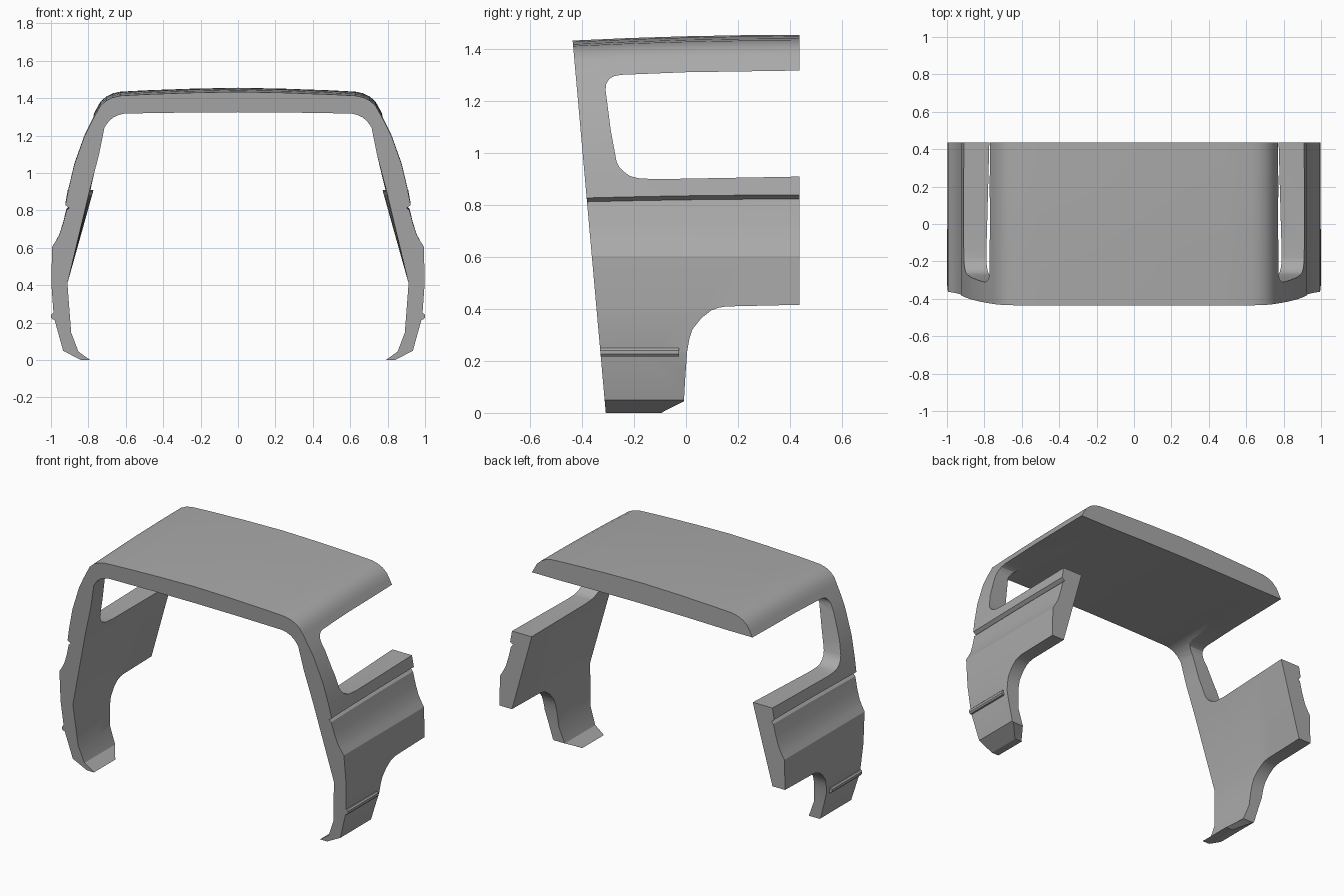
import bpy, bmesh, math

cube = bpy.data.objects.get("Cube")
if cube:
    bpy.data.objects.remove(cube, do_unlink=True)

grey = bpy.data.materials.new("body grey")
colour = (0.4, 0.4, 0.4, 1)
grey.diffuse_color = colour
grey.use_nodes = True
grey.node_tree.nodes["Principled BSDF"].inputs["Base Color"].default_value = colour

BACK = 0.437


def front_y(z):
    """Raked front edge of the body."""
    return -0.309 - 0.089 * z


def loft(name, rings):
    """Closed solid through matching rings of points."""
    bm = bmesh.new()
    rows = [[bm.verts.new(p) for p in ring] for ring in rings]
    n = len(rows[0])
    for a, b in zip(rows, rows[1:]):
        for i in range(n):
            j = (i + 1) % n
            bm.faces.new((a[i], a[j], b[j], b[i]))
    bm.faces.new(rows[0])
    bm.faces.new(rows[-1])
    bmesh.ops.recalc_face_normals(bm, faces=bm.faces)
    mesh = bpy.data.meshes.new(name)
    bm.to_mesh(mesh)
    bm.free()
    mesh.materials.append(grey)
    obj = bpy.data.objects.new(name, mesh)
    bpy.context.collection.objects.link(obj)
    return obj


def select(obj):
    bpy.ops.object.select_all(action="DESELECT")
    obj.select_set(True)
    bpy.context.view_layer.objects.active = obj


def cut(obj, name, outline):
    """Cut a side outline (y, z) straight through the width."""
    cutter = loft(name, [[(x, y, z) for y, z in outline] for x in (-1.2, 1.2)])
    cutter.hide_render = True
    select(obj)
    mod = obj.modifiers.new(name, "BOOLEAN")
    mod.operation = "DIFFERENCE"
    mod.solver = "EXACT"
    mod.object = cutter
    bpy.ops.object.modifier_apply(modifier=mod.name)
    bpy.data.objects.remove(cutter, do_unlink=True)


# Half sections (x, z): outer skin from foot to roof, inner skin from roof to foot
outer = [(0.79, 0), (0.84, 0), (0.935, 0.05), (0.985, 0.23), (0.998, 0.41),
         (0.994, 0.605), (0.975, 0.635), (0.955, 0.67), (0.935, 0.73), (0.917, 0.8),
         (0.903, 0.813), (0.923, 0.828), (0.905, 0.92), (0.875, 1.045),
         (0.82, 1.2), (0.785, 1.27), (0.752, 1.33), (0.735, 1.36), (0.705, 1.387),
         (0.67, 1.404), (0.63, 1.413), (0.5, 1.42), (0.25, 1.429)]
inner = [(0.3, 1.323), (0.607, 1.318), (0.64, 1.31), (0.665, 1.298), (0.69, 1.278),
         (0.714, 1.243), (0.745, 1.09), (0.775, 0.9), (0.912, 0.41), (0.892, 0.147),
         (0.853, 0.045)]


def section(t):
    """Arch ring at depth t, from the raked front (0) to the back (1)."""
    lift = 0.022 * (1 - (1 - t) ** 2)

    def place(x, z, rise):
        z += rise
        return (x, front_y(z) * (1 - t) + BACK * t, z)

    def skin(x, z):
        return place(x, z, lift * min(1, max(0, (z - 0.62) / 0.4)))

    def lining(x, z):
        tuck = 0.02 * (1 - t) if 0.8 < z < 1 else 0
        return place(x + tuck, z, 0)

    half = [skin(*p) for p in outer] + [skin(0, 1.434)]
    half += [(-x, y, z) for x, y, z in reversed(half[:-1])]
    lin = [lining(*p) for p in inner]
    return half + [(-x, y, z) for x, y, z in reversed(lin)] + [lining(0, 1.325)] + lin


body = loft("roof_and_side_walls", [section(t) for t in (0, 0.25, 0.5, 0.75, 1)])

# Side window openings, running out through the back
cut(body, "window_cutter", [
    (0.6, 0.913), (-0.12, 0.9), (-0.185, 0.904), (-0.215, 0.912), (-0.24, 0.929),
    (-0.258, 0.948), (-0.268, 0.97), (-0.29, 1.09), (-0.31, 1.245), (-0.307, 1.268),
    (-0.295, 1.287), (-0.277, 1.297), (-0.25, 1.302), (0, 1.312), (0.6, 1.321)])

# Wheel arches and the swept-up foot
cut(body, "wheel_arch_cutter", [
    (0.6, 0.42), (0.156, 0.41), (0.125, 0.405), (0.098, 0.395), (0.06, 0.366),
    (0.025, 0.322), (0.013, 0.285), (0.005, 0.24), (-0.002, 0.15), (-0.008, 0.045),
    (-0.085, 0.006), (-0.16, -0.05), (0.6, -0.05)])

# Rubbing strips low on both sides
strips = []
for side, label in ((1, "left"), (-1, "right")):
    rings = []
    for y0, slope in ((front_y(0.23), True), (-0.027, False)):
        rings.append([(side * x, front_y(z) if slope else y0, z)
                      for x, z in ((0.96, 0.215), (0.992, 0.217), (1.0, 0.226),
                                   (1.0, 0.241), (0.992, 0.249), (0.96, 0.25))])
    strips.append(loft(label + "_rubbing_strip", rings))

for obj in [body] + strips:
    select(obj)
    bpy.ops.object.shade_smooth_by_angle(angle=math.radians(25))
